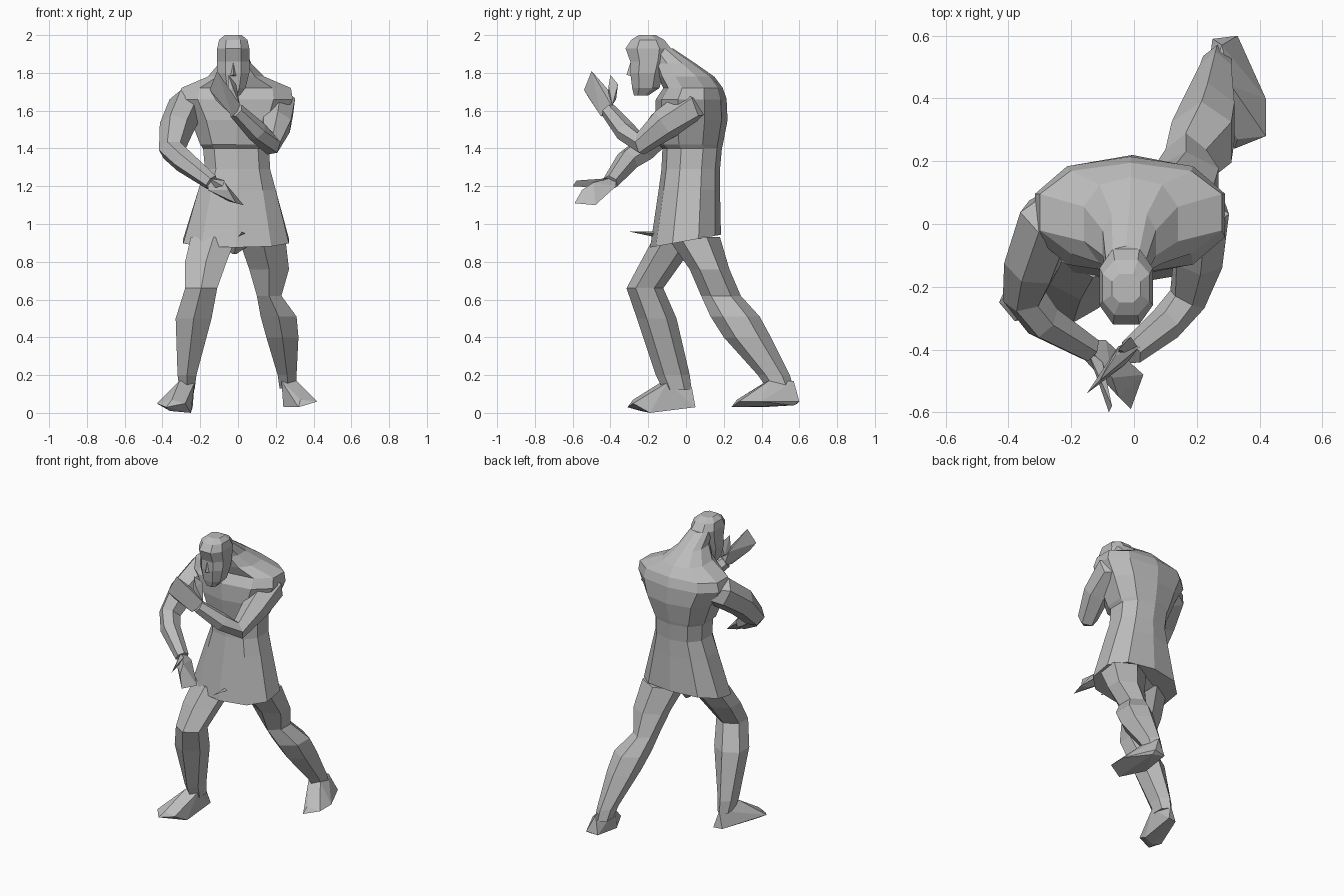
import bpy, bmesh, math
from mathutils import Vector

cube = bpy.data.objects.get("Cube")
if cube:
    bpy.data.objects.remove(cube, do_unlink=True)

grey = bpy.data.materials.new("plain grey")
grey.use_nodes = True
grey.diffuse_color = (0.5, 0.5, 0.5, 1)
grey.node_tree.nodes["Principled BSDF"].inputs["Base Color"].default_value = (0.5, 0.5, 0.5, 1)


def finish(name, bm):
    """Turn a bmesh into a flat shaded object."""
    bmesh.ops.recalc_face_normals(bm, faces=bm.faces[:])
    mesh = bpy.data.meshes.new(name)
    bm.to_mesh(mesh)
    bm.free()
    mesh.materials.append(grey)
    obj = bpy.data.objects.new(name, mesh)
    bpy.context.collection.objects.link(obj)
    return obj


def skin(name, rings):
    """Bridge rings of points into a closed form."""
    bm = bmesh.new()
    loops = [[bm.verts.new(p) for p in ring] for ring in rings]
    n = len(loops[0])
    for low, high in zip(loops, loops[1:]):
        for i in range(n):
            j = (i + 1) % n
            bm.faces.new((low[i], low[j], high[j], high[i]))
    bm.faces.new(loops[0][::-1])
    bm.faces.new(loops[-1])
    return finish(name, bm)


def stack(name, rows, sides, power=1.0):
    """Loft outlines given as height, x range, y range and optional rise along y."""
    angles = [math.tau * (i + 0.5) / sides for i in range(sides)]

    def bulge(v):
        return math.copysign(abs(v) ** power, v)

    cs = [bulge(math.cos(a)) for a in angles]
    sn = [bulge(math.sin(a)) for a in angles]
    mc, ms = max(cs), max(sn)
    rings = []
    for z, left, right, front, back, *rise in rows:
        cx, cy = (left + right) / 2, (front + back) / 2
        rx, ry = (right - left) / 2, (back - front) / 2
        slope = sum(rise)
        ring = []
        for c, s in zip(cs, sn):
            y = cy + ry * s / ms
            ring.append((cx + rx * c / mc, y, z + slope * y))
        rings.append(ring)
    return skin(name, rings)


def limb(name, joints, sides=6):
    """Sweep a polygon along joints given as x, y, z, radius."""
    points = [Vector(j[:3]) for j in joints]
    across = Vector((0, 0, 1))
    rings = []
    for i, p in enumerate(points):
        ahead = points[min(i + 1, len(points) - 1)]
        behind = points[max(i - 1, 0)]
        along = (ahead - behind).normalized()
        across = (across - along * across.dot(along)).normalized()
        other = along.cross(across)
        ring = []
        for k in range(sides):
            a = math.tau * k / sides
            ring.append(p + (across * math.cos(a) + other * math.sin(a)) * joints[i][3])
        rings.append(ring)
    return skin(name, rings)


def hull(name, points):
    """Wrap a few corner points in a faceted solid."""
    bm = bmesh.new()
    for p in points:
        bm.verts.new(p)
    out = bmesh.ops.convex_hull(bm, input=bm.verts[:])
    loose = [v for v in out["geom_interior"] if isinstance(v, bmesh.types.BMVert)]
    bmesh.ops.delete(bm, geom=loose, context="VERTS")
    return finish(name, bm)


# Tunic, chest and sloping neck
stack("tunic_and_torso", [
    (.91, -.29, .27, -.19, .185, .18), (1.18, -.21, .2, -.145, .18),
    (1.29, -.175, .17, -.13, .18), (1.4, -.185, .165, -.125, .19),
    (1.42, -.2, .18, -.145, .195), (1.55, -.25, .24, -.165, .22),
    (1.66, -.315, .29, -.16, .215), (1.72, -.3, .28, -.12, .195),
    (1.78, -.16, .14, -.15, .15), (1.85, -.1, .07, -.17, .05),
    (1.93, -.09, .04, -.2, -.07)], 10, 0.85)
stack("pelvis", [(.84, -.03, -.01, -.03, .03), (.95, -.15, .15, -.12, .12)], 6)
hull("belt_tail", [(.02, -.3, .96), (0, -.16, .93), (.04, -.16, .95), (.02, -.16, .96)])

# Head and nose
stack("head", [
    (1.68, -.06, .01, -.275, -.2), (1.72, -.09, .04, -.285, -.14),
    (1.8, -.11, .06, -.295, -.12), (1.86, -.11, .06, -.295, -.1),
    (1.93, -.11, .06, -.32, -.08), (1.975, -.1, .05, -.29, -.115),
    (2.0, -.07, .02, -.25, -.16)], 8, 0.8)
hull("nose", [(-.025, -.29, 1.87), (-.025, -.315, 1.79), (-.05, -.28, 1.78), (0, -.28, 1.78)])

# Legs
stack("right_leg", [
    (.12, -.31, -.23, -.12, .03), (.2, -.32, -.22, -.16, .02),
    (.5, -.33, -.14, -.26, -.05), (.66, -.28, -.11, -.315, -.12),
    (.8, -.28, -.06, -.24, -.02), (.93, -.25, -.01, -.17, .07)], 6)
stack("left_leg", [
    (.13, .22, .31, .43, .57), (.2, .21, .31, .38, .55),
    (.4, .15, .32, .2, .45), (.51, .12, .31, .13, .39),
    (.62, .1, .23, .08, .29), (.76, .06, .27, .02, .23),
    (.93, .0, .25, -.1, .18)], 6)

# Feet
hull("right_foot", [
    (-.31, -.12, .17), (-.23, -.1, .16), (-.27, .03, .14), (-.24, .05, .03),
    (-.3, .04, .03), (-.43, -.25, .05), (-.38, -.31, .03), (-.35, -.28, .07),
    (-.37, -.2, .1), (-.28, -.28, .05), (-.25, -.19, .0), (-.36, -.24, .01)])
hull("left_foot", [
    (.23, .43, .17), (.31, .44, .17), (.28, .57, .17), (.25, .59, .05),
    (.33, .6, .06), (.42, .4, .06), (.42, .28, .06), (.32, .24, .03),
    (.33, .27, .07), (.24, .4, .03), (.33, .57, .04)])

# Arms
limb("right_arm", [
    (-.2, .08, 1.64, .07), (-.275, .01, 1.62, .1), (-.325, -.13, 1.51, .092),
    (-.35, -.23, 1.39, .07), (-.29, -.31, 1.335, .063), (-.14, -.4, 1.22, .043)])
limb("left_arm", [
    (.13, .11, 1.62, .07), (.215, .02, 1.62, .1), (.205, -.11, 1.53, .085),
    (.17, -.24, 1.425, .062), (.1, -.32, 1.49, .057), (-.01, -.41, 1.6, .043)])

# Hands
hull("right_palm", [
    (-.16, -.37, 1.25), (-.16, -.43, 1.18), (-.09, -.37, 1.2), (-.07, -.49, 1.22),
    (.03, -.48, 1.1), (-.01, -.59, 1.11), (-.05, -.55, 1.18), (-.05, -.48, 1.12)])
hull("right_thumb", [
    (-.15, -.4, 1.24), (-.13, -.43, 1.19), (-.1, -.44, 1.24),
    (-.08, -.6, 1.2), (-.07, -.58, 1.23)])
hull("left_palm", [
    (.02, -.39, 1.62), (-.02, -.38, 1.58), (-.03, -.45, 1.57), (-.05, -.39, 1.68),
    (-.06, -.42, 1.72), (-.11, -.5, 1.81), (-.15, -.54, 1.71), (-.12, -.51, 1.66)])
hull("left_thumb", [
    (.01, -.39, 1.63), (-.05, -.41, 1.66), (-.03, -.37, 1.66),
    (-.01, -.36, 1.74), (-.05, -.4, 1.79), (-.03, -.41, 1.73)])
